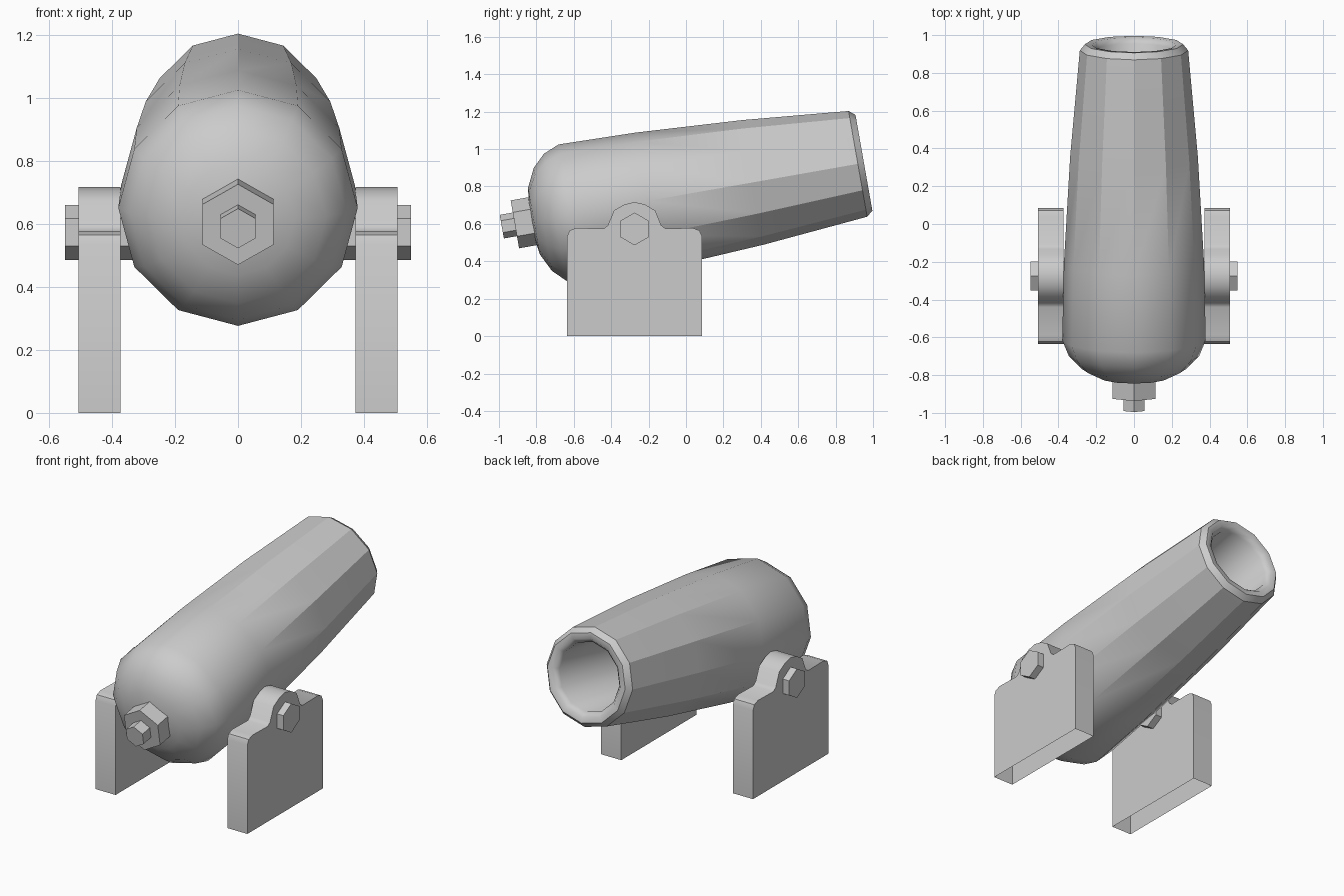
import bpy, bmesh, math
from mathutils import Matrix

if "Cube" in bpy.data.objects:
    bpy.data.objects.remove(bpy.data.objects["Cube"])

TILT = Matrix.Translation((0, 0, 0.759)) @ Matrix.Rotation(math.radians(10), 4, 'X')
PIVOT_Y, PIVOT_Z = -0.275, 0.573


def finish(bm, name, angle, sharp_test=None, mirror=False):
    """Fix normals, set smooth/sharp shading and make the object."""
    bmesh.ops.recalc_face_normals(bm, faces=bm.faces)
    for f in bm.faces:
        f.smooth = True
    for e in bm.edges:
        wide = len(e.link_faces) == 2 and e.calc_face_angle() > math.radians(angle)
        e.smooth = not (wide or (sharp_test and sharp_test(e)))
    me = bpy.data.meshes.new(name)
    bm.to_mesh(me)
    bm.free()
    ob = bpy.data.objects.new(name, me)
    bpy.context.collection.objects.link(ob)
    if mirror:
        ob.modifiers.new("mirror", 'MIRROR').use_mirror_merge = False
    return ob


def lathe(profile, sides):
    """Revolve (position, radius) points around the local Y axis."""
    bm = bmesh.new()
    rings = []
    for s, r in profile:
        n = sides if r else 1
        rings.append([bm.verts.new((r * math.sin(k * math.tau / sides), s,
                                    r * math.cos(k * math.tau / sides))) for k in range(n)])
    for a, b in zip(rings, rings[1:]):
        for k in range(sides):
            j = (k + 1) % sides
            quad = [a[k % len(a)], a[j % len(a)], b[j % len(b)], b[k % len(b)]]
            bm.faces.new(list(dict.fromkeys(quad)))
    return bm


# Barrel: rounded breech, tapering body, rolled rim and hollow bore
barrel_profile = [(-0.85, 0), (-0.826, 0.18), (-0.777, 0.28), (-0.71, 0.345), (-0.625, 0.38),
                  (-0.21, 0.371), (0.363, 0.338), (0.933, 0.287), (0.966, 0.26),
                  (0.964, 0.225), (0.935, 0.2), (-0.3, 0.2), (-0.3, 0)]


def facet_edge(e):
    # lengthwise edges of the front of the barrel, and the rim's outer ring
    a, b = sorted(v.co.y for v in e.verts)
    return (a > -0.25 and b - a > 0.2) or (a > 0.93 and min(v.co.xz.length for v in e.verts) > 0.28)


barrel = finish(lathe(barrel_profile, 12), "barrel", 50, facet_edge)
barrel.matrix_world = TILT

# Stepped hexagonal knob on the breech
knob_profile = [(-1.0, 0), (-1.0, 0.064), (-0.929, 0.064), (-0.929, 0.13), (-0.80, 0.13), (-0.80, 0)]
knob = finish(lathe(knob_profile, 6), "breech_knob", 30)
knob.matrix_world = TILT

# Side brackets: humped plates with open undersides
half = [(0.36, 0), (0.36, 0.535), (0.347, 0.565), (0.312, 0.578), (0.165, 0.575),
        (0.143, 0.592), (0.11, 0.672), (0.055, 0.704)]
outline = half + [(0, 0.717)] + [(-y, z) for y, z in reversed(half)]
bm = bmesh.new()
inner, outer = ([bm.verts.new((x, PIVOT_Y + y, z)) for y, z in outline] for x in (0.373, 0.507))
bm.faces.new(inner)
bm.faces.new(outer)
for k in range(len(outline) - 1):
    bm.faces.new((inner[k], inner[k + 1], outer[k + 1], outer[k]))
finish(bm, "side_bracket", 40, mirror=True)

# Hexagonal pivot pins through the brackets
bm = lathe([(0.33, 0), (0.33, 0.0875), (0.549, 0.0875), (0.549, 0)], 6)
bm.transform(Matrix.Translation((0, PIVOT_Y, PIVOT_Z)) @ Matrix.Rotation(-math.pi / 2, 4, 'Z'))
finish(bm, "pivot_pin", 30, mirror=True)
